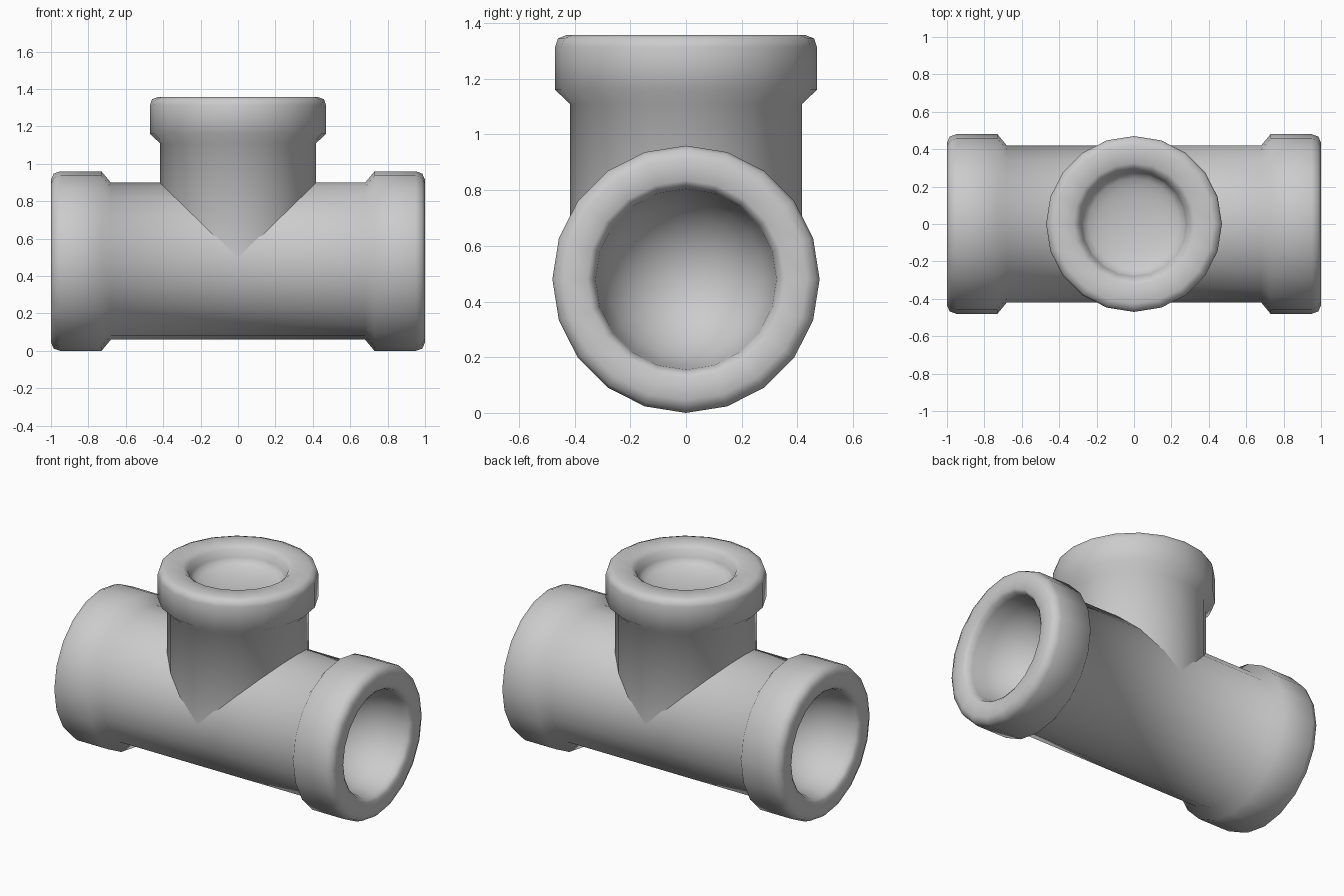
import bpy, bmesh
from math import radians, pi, sin, cos
from mathutils import Matrix

if "Cube" in bpy.data.objects:
    bpy.data.objects.remove(bpy.data.objects["Cube"])

SIDES = 20
AXIS_Z = 0.48


def revolve(name, profile):
    """Solid of revolution about local z from (radius, height) points; radius 0 makes a pole."""
    bm = bmesh.new()
    rings = []
    for r, h in profile:
        count = SIDES if r > 0 else 1
        rings.append([bm.verts.new((r * cos(2 * pi * i / SIDES), r * sin(2 * pi * i / SIDES), h))
                      for i in range(count)])
    for a, b in zip(rings, rings[1:]):
        for i in range(SIDES):
            j = (i + 1) % SIDES
            if len(a) == 1:
                bm.faces.new((a[0], b[j], b[i]))
            elif len(b) == 1:
                bm.faces.new((a[i], a[j], b[0]))
            else:
                bm.faces.new((a[i], a[j], b[j], b[i]))
    bmesh.ops.recalc_face_normals(bm, faces=bm.faces)
    mesh = bpy.data.meshes.new(name)
    bm.to_mesh(mesh)
    bm.free()
    obj = bpy.data.objects.new(name, mesh)
    bpy.context.collection.objects.link(obj)
    return obj


def dish(radius, edge, depth, steps=6):
    """Rounded blind end of a bore, from its edge to the pole."""
    pts = [(radius * cos(pi / 2 * k / steps), edge - depth * sin(pi / 2 * k / steps))
           for k in range(steps)]
    return pts + [(0, edge - depth)]


# Horizontal run: collar, rounded mouth and domed bore, mirrored to both ends
half = [(0.42, 0.68), (0.48, 0.73), (0.48, 0.95), (0.468, 0.985), (0.435, 1.0),
        (0.355, 1.0), (0.335, 0.985)] + dish(0.325, 0.95, 0.35)
run = revolve("pipe_run", [(r, -h) for r, h in reversed(half)] + half)
run.data.transform(Matrix.Translation((0, 0, AXIS_Z)) @ Matrix.Rotation(radians(90), 4, 'Y'))

# Vertical branch: collar, rounded mouth and shallow dished bore
branch = revolve("pipe_branch",
                 [(0, 0.5), (0.417, 0.5), (0.417, 1.11), (0.47, 1.16), (0.47, 1.315),
                  (0.46, 1.345), (0.427, 1.358), (0.325, 1.358), (0.295, 1.335)]
                 + dish(0.28, 1.29, 0.08))

# Smooth shading
bpy.ops.object.select_all(action='DESELECT')
for obj in (run, branch):
    obj.select_set(True)
    bpy.context.view_layer.objects.active = obj
bpy.ops.object.shade_smooth_by_angle(angle=radians(65))
